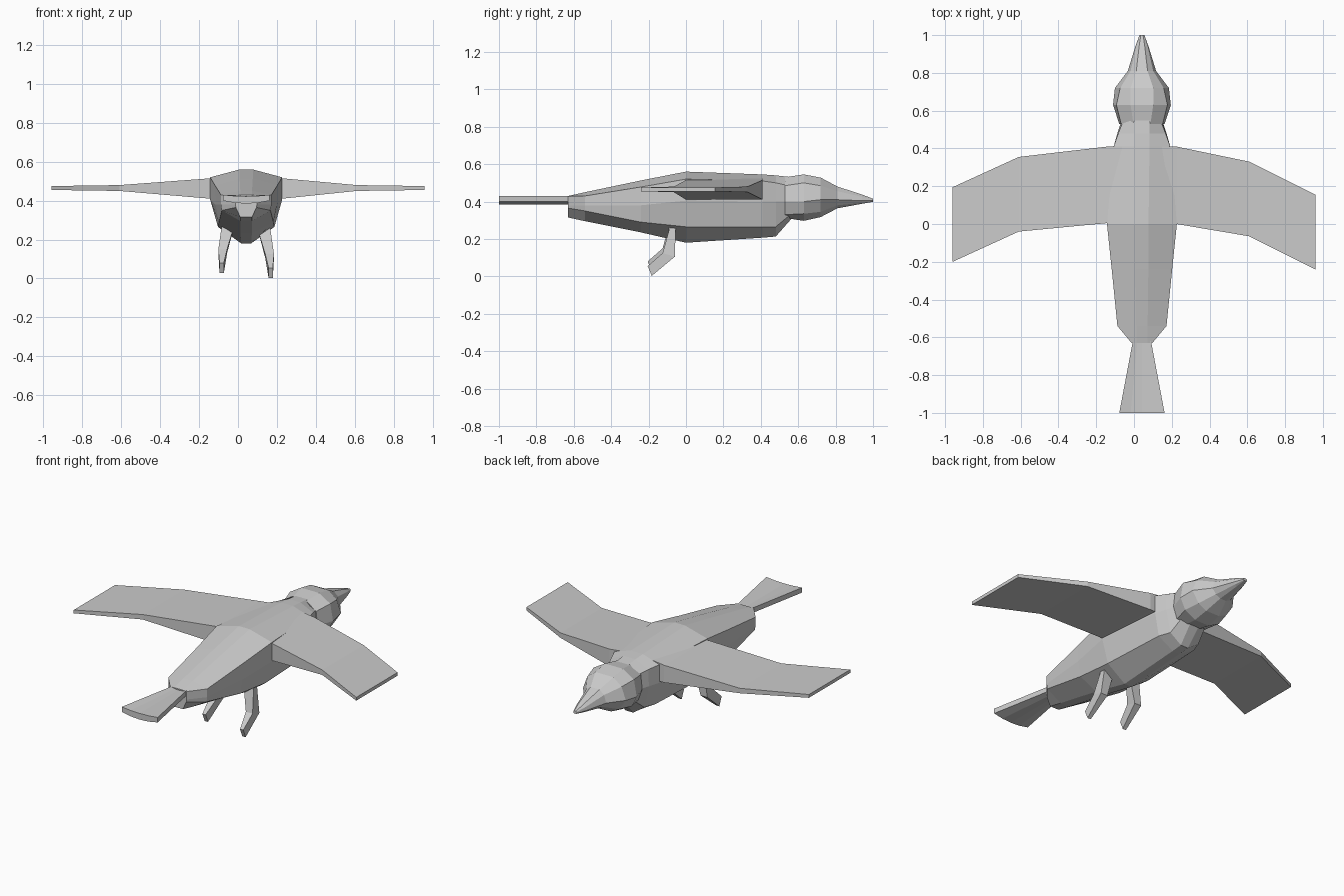
import bpy, bmesh

CX = 0.042  # body centre line


def loft(name, rings):
    """Skin a closed solid through equal-length rings of points."""
    bm = bmesh.new()
    vs = [[bm.verts.new(p) for p in r] for r in rings]
    n = len(rings[0])
    for a, b in zip(vs, vs[1:]):
        for i in range(n):
            j = (i + 1) % n
            bm.faces.new((a[i], a[j], b[j], b[i]))
    bm.faces.new(vs[0][::-1])
    bm.faces.new(vs[-1])
    bmesh.ops.recalc_face_normals(bm, faces=bm.faces)
    me = bpy.data.meshes.new(name)
    bm.to_mesh(me)
    bm.free()
    ob = bpy.data.objects.new(name, me)
    bpy.context.collection.objects.link(ob)
    return ob


def section(y, *half):
    """Mirror a half cross-section of (offset, z) about the centre line."""
    return ([(CX + w, y, z) for w, z in half] +
            [(CX - w, y, z) for w, z in reversed(half)])


# Body: top ridge, shoulder, side, lower edge, keel
loft("body", [
    section(-0.63, (.03, .43), (.055, .428), (.055, .38), (.053, .365), (.03, .315)),
    section(-0.54, (.03, .45), (.13, .43), (.13, .38), (.125, .35), (.03, .295)),
    section(-0.24, (.034, .513), (.16, .478), (.158, .38), (.14, .29), (.03, .235)),
    section(0.0, (.035, .56), (.185, .52), (.185, .405), (.145, .265), (.025, .18)),
    section(0.41, (.04, .545), (.15, .51), (.15, .40), (.125, .265), (.025, .207)),
    section(0.48, (.04, .54), (.125, .50), (.13, .40), (.10, .265), (.025, .213)),
    section(0.57, (.04, .53), (.09, .48), (.10, .40), (.08, .34), (.03, .315)),
])

# Head and beak
loft("head", [
    section(0.53, (.045, .53), (.11, .485), (.12, .40), (.095, .33), (.04, .312)),
    section(0.63, (.06, .545), (.135, .50), (.153, .40), (.12, .335), (.05, .297)),
    section(0.72, (.06, .528), (.115, .485), (.143, .41), (.10, .345), (.045, .317)),
    section(0.81, (.03, .48), (.06, .455), (.075, .41), (.05, .38), (.02, .364)),
    section(0.94, (.015, .438), (.03, .425), (.035, .405), (.025, .393), (.01, .388)),
    section(1.0, (.006, .415), (.011, .412), (.013, .405), (.011, .401), (.006, .399)),
])

# Wings: (x, back y, front y, bottom z, top z); the two sweep differently
wings = {
    "right_wing": [(.10, .0, .41, .41, .53), (.225, .0, .41, .41, .515),
                   (.61, -.065, .33, .45, .48), (.96, -.24, .155, .455, .475)],
    "left_wing": [(-.02, .005, .41, .41, .53), (-.14, .005, .41, .41, .515),
                  (-.61, -.04, .355, .45, .48), (-.96, -.20, .195, .455, .475)],
}
for name, stations in wings.items():
    loft(name, [[(x, a, lo), (x, b, lo), (x, b, hi), (x, a, hi)]
                for x, a, b, lo, hi in stations])

# Tail: flared fan, sagging slightly in the middle
cols = [-1, -.5, 0, .5, 1]


def tail_ring(y, w):
    sag = [.015 * (1 - c * c) for c in cols]
    top = [(CX + w * c, y, .43 - s * .5) for c, s in zip(cols, sag)]
    low = [(CX + w * c, y, .40 - s) for c, s in zip(cols, sag)]
    return top + low[::-1]


loft("tail", [tail_ring(-.60, .045), tail_ring(-.63, .05), tail_ring(-1.0, .12)])

# Legs: (inner x, outer x, back y, back z, front y, front z), right side from centre
leg = [(.045, .115, -.09, .31, -.045, .31), (.06, .125, -.09, .25, -.055, .25),
       (.098, .143, -.125, .125, -.06, .105), (.115, .137, -.205, .055, -.183, .003)]
for name, s, lift in (("right_leg", 1, 0), ("left_leg", -1, .025)):
    loft(name, [[(CX + s * a, yb, zb + lift), (CX + s * b, yb, zb + lift),
                 (CX + s * b, yf, zf + lift), (CX + s * a, yf, zf + lift)]
                for a, b, yb, zb, yf, zf in leg])
